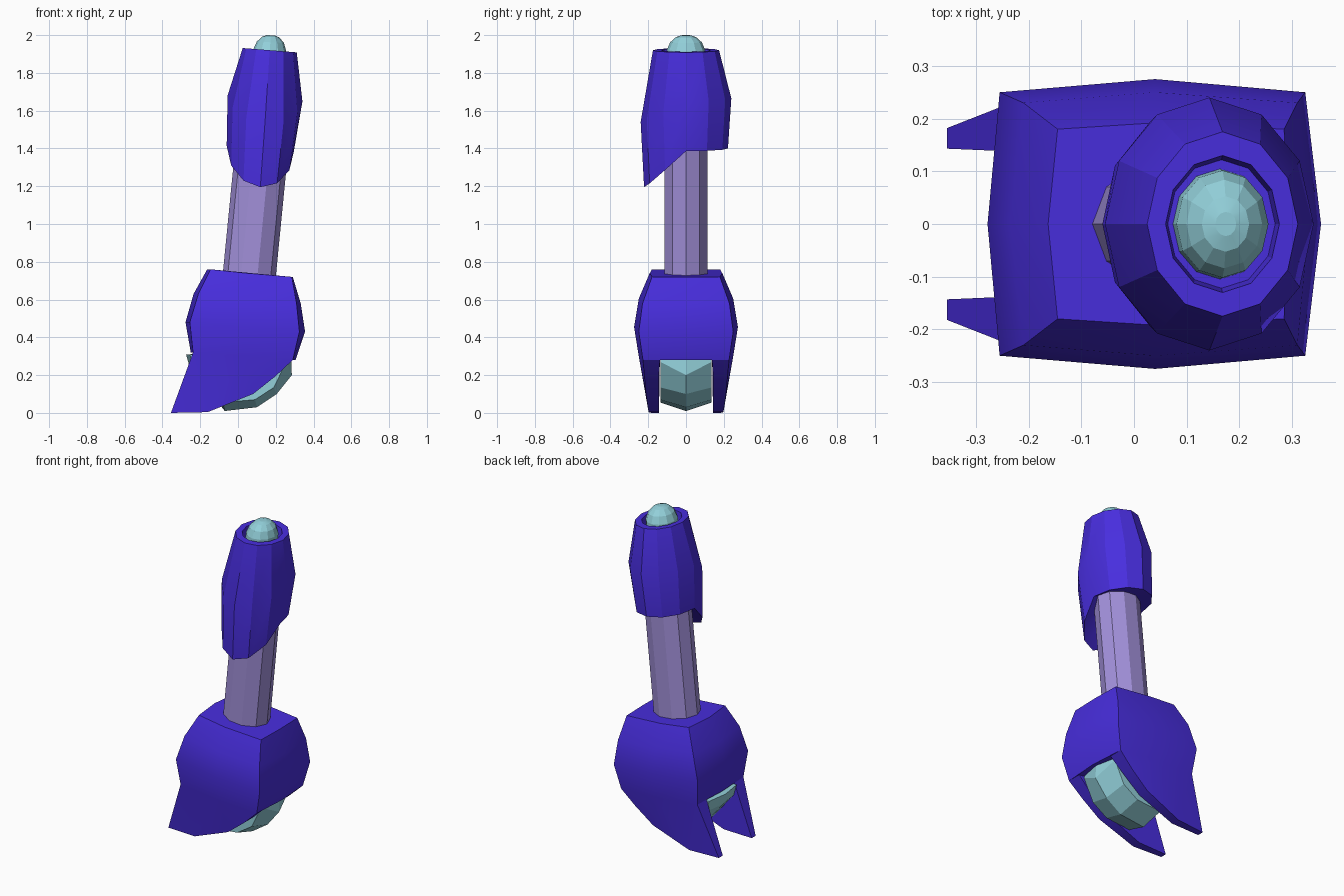
import bpy, bmesh, math

cube = bpy.data.objects.get("Cube")
if cube:
    bpy.data.objects.remove(cube, do_unlink=True)


def material(name, rgb):
    m = bpy.data.materials.new(name)
    m.use_nodes = True
    m.diffuse_color = (*rgb, 1)
    m.node_tree.nodes["Principled BSDF"].inputs["Base Color"].default_value = (*rgb, 1)
    return m


INDIGO = material("indigo armour", (0.065, 0.027, 0.73))
LILAC = material("lilac shaft", (0.36, 0.28, 0.70))
AQUA = material("pale aqua", (0.29, 0.63, 0.70))


def finish(bm, name, mat, angle=30):
    bmesh.ops.recalc_face_normals(bm, faces=bm.faces)
    me = bpy.data.meshes.new(name)
    bm.to_mesh(me)
    bm.free()
    me.materials.append(mat)
    ob = bpy.data.objects.new(name, me)
    bpy.context.collection.objects.link(ob)
    bpy.ops.object.select_all(action='DESELECT')
    ob.select_set(True)
    bpy.context.view_layer.objects.active = ob
    bpy.ops.object.shade_smooth_by_angle(angle=math.radians(angle))
    return ob


def add_rings(bm, rings):
    """Skin quads between successive closed rings; returns the vertex rings."""
    vr = [[bm.verts.new(p) for p in ring] for ring in rings]
    n = len(vr[0])
    for a, b in zip(vr, vr[1:]):
        for i in range(n):
            j = (i + 1) % n
            bm.faces.new((a[i], a[j], b[j], b[i]))
    return vr


def ellipse(cx, rx, ry, z, n=12, front_drop=0.0, tilt=-0.08):
    """Tilted elliptical ring whose -y half slopes down by front_drop."""
    pts = []
    for i in range(n):
        t = 2 * math.pi * i / n
        x, y = rx * math.cos(t), ry * math.sin(t)
        drop = front_drop * max(0, -math.sin(t))
        pts.append((cx + x, y, z + tilt * x - drop))
    return pts


# Lower housing: slanted eight-point rings
# (corner x left, mid x left, corner x right, mid x right, z left, z right, corner y, mid y)
levels = [
    (-0.145, -0.163, 0.285, 0.290, 0.76, 0.72, 0.180, 0.192),
    (-0.210, -0.235, 0.310, 0.332, 0.63, 0.58, 0.230, 0.250),
    (-0.255, -0.278, 0.325, 0.355, 0.48, 0.43, 0.250, 0.275),
    (-0.238, -0.250, 0.290, 0.305, 0.32, 0.28, 0.228, 0.250),
]
rings = []
for xl, ml, xr, mr, zl, zr, yc, ym in levels:
    zm = (zl + zr) / 2
    rings.append([(ml, 0, zl), (xl, yc, zl), (0.04, ym, zm), (xr, yc, zr),
                  (mr, 0, zr), (xr, -yc, zr), (0.04, -ym, zm), (xl, -yc, zl)])
bm = bmesh.new()
vr = add_rings(bm, rings)
bm.faces.new(vr[0])
low = vr[-1]
inner = {}
# Fork plates hanging below the housing on each side
lower_edge = [(-0.355, 0.182, 0.0), (-0.16, 0.198, 0.004), (0.08, 0.212, 0.10), (0.20, 0.220, 0.195)]
for s, ids in ((1, (1, 2, 3)), (-1, (7, 6, 5))):
    a, m, r = [low[i] for i in ids]
    ia, im, ir = [bm.verts.new((v.co.x, s * 0.138, v.co.z)) for v in (a, m, r)]
    t, b, c, d = [bm.verts.new((x, s * y, z)) for x, y, z in lower_edge]
    it, ib, ic, id_ = [bm.verts.new((x, s * 0.143, z)) for x, y, z in lower_edge]
    for A, T, B, M, C, D, R in ((a, t, b, m, c, d, r), (ia, it, ib, im, ic, id_, ir)):
        bm.faces.new((A, T, B, M))
        bm.faces.new((M, B, C))
        bm.faces.new((M, C, D, R))
    outer, inn = [a, t, b, c, d, r], [ia, it, ib, ic, id_, ir]
    for k in range(5):
        bm.faces.new((outer[k], outer[k + 1], inn[k + 1], inn[k]))
    bm.faces.new((low[0], a, ia))
    bm.faces.new((low[4], r, ir))
    inner[s] = (ia, im, ir)
# Slot ceiling between the plates
bm.faces.new((low[0], *inner[1], low[4], *reversed(inner[-1])))
finish(bm, "lower_housing", INDIGO)

# Ridged block held between the fork plates
side = [(-0.255, 0.31), (-0.235, 0.24), (-0.08, 0.055), (0.09, 0.07), (0.19, 0.135), (0.255, 0.27), (0.25, 0.32)]
ridge = [(-0.275, 0.31), (-0.255, 0.24), (-0.07, 0.01), (0.10, 0.03), (0.205, 0.10), (0.285, 0.20), (0.28, 0.32)]
bm = bmesh.new()
vr = add_rings(bm, [[(x, y, z) for x, z in prof]
                    for y, prof in ((-0.136, side), (0, ridge), (0.136, side))])
bm.faces.new(vr[0])
bm.faces.new(vr[-1])
finish(bm, "fork_block", AQUA, 20)

# Leaning shaft
bm = bmesh.new()
vr = add_rings(bm, [ellipse(0.053, 0.14, 0.12, 0.66, 10), ellipse(0.165, 0.14, 0.12, 1.80, 10)])
bm.faces.new(vr[0])
bm.faces.new(vr[1])
finish(bm, "shaft", LILAC, 20)

# Upper collar: long at the front, recessed at the top
bm = bmesh.new()
vr = add_rings(bm, [
    ellipse(0.125, 0.125, 0.11, 1.42, front_drop=0.10),
    ellipse(0.118, 0.178, 0.222, 1.40, front_drop=0.205),
    ellipse(0.143, 0.198, 0.240, 1.665, front_drop=0.125),
    ellipse(0.168, 0.143, 0.175, 1.92),
    ellipse(0.168, 0.108, 0.130, 1.92),
    ellipse(0.166, 0.102, 0.122, 1.86),
])
bm.faces.new(vr[0])
bm.faces.new(vr[-1])
finish(bm, "upper_collar", INDIGO, 20)

# Domed tip sitting in the collar
bm = bmesh.new()
vr = add_rings(bm, [ellipse(0.168 + 0.08 * (z - 1.92), 0.09 * k, 0.105 * k, z, tilt=-0.05)
                    for k, z in ((1, 1.85), (0.97, 1.92), (0.80, 1.962), (0.50, 1.99), (0.22, 1.999))])
bm.faces.new(vr[0])
bm.faces.new(vr[-1])
finish(bm, "domed_tip", AQUA, 12)
